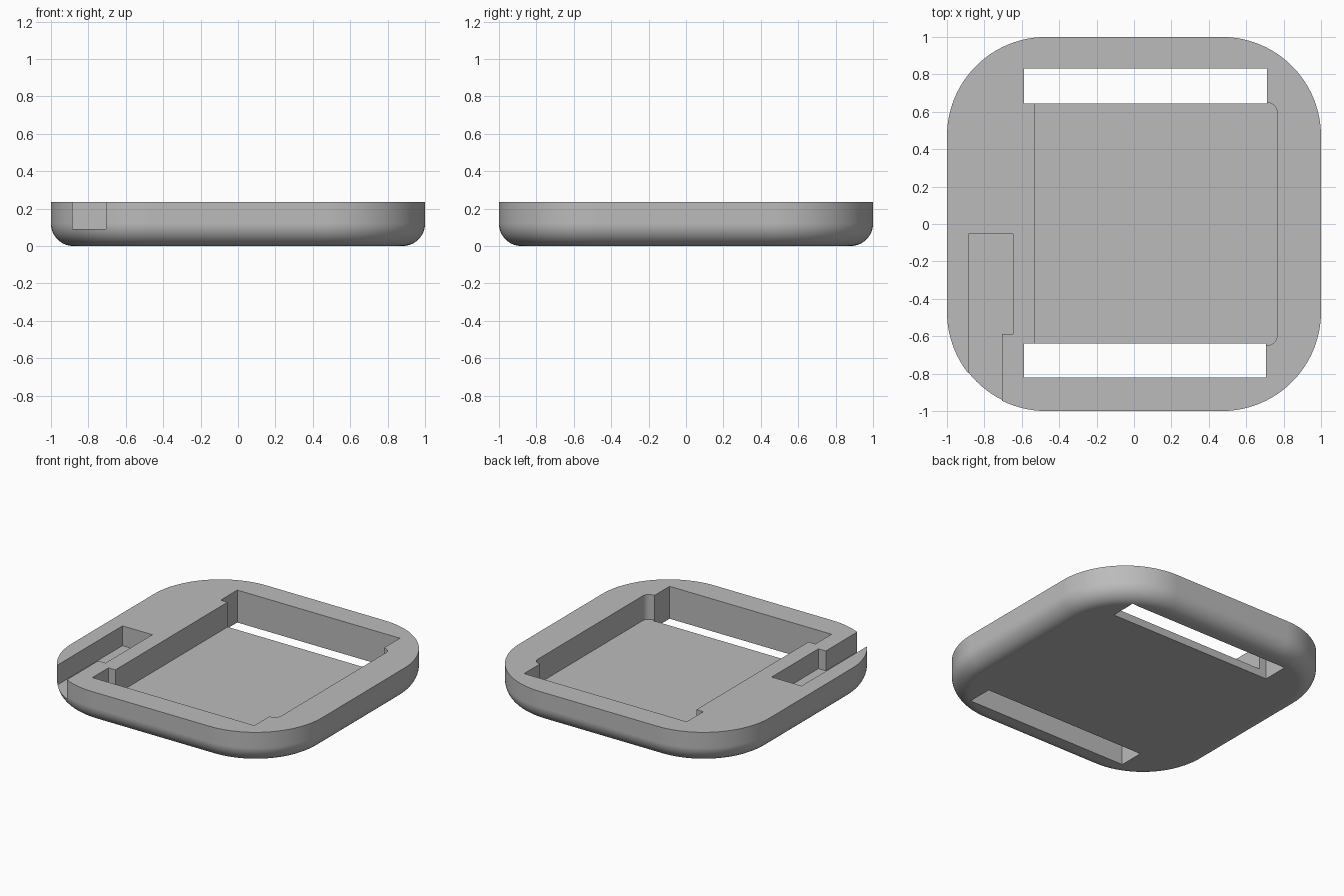
import bpy
import bmesh
from math import sin, cos, pi, radians

old = bpy.data.objects.get("Cube")
if old:
    bpy.data.objects.remove(old, do_unlink=True)

HEIGHT = 0.234
CORNER = 0.53      # plan radius of the outer corners
FILLET = 0.12      # rounded bottom edge
FLOOR = 0.055      # floor level of the main recess
CHANNEL = 0.091    # floor level of the side channel
ABOVE, BELOW = 0.5, -0.2

grey = bpy.data.materials.new("light_grey")
grey.use_nodes = True
grey.diffuse_color = (0.5, 0.5, 0.5, 1)
grey.node_tree.nodes["Principled BSDF"].inputs["Base Color"].default_value = (0.5, 0.5, 0.5, 1)


def rounded_square(inset, steps=24):
    """Counter-clockwise outline of the case, moved inward by inset."""
    c, r = 1 - CORNER, CORNER - inset
    points = []
    for quarter in range(4):
        a0 = quarter * pi / 2
        sx = 1 if quarter in (0, 3) else -1
        sy = 1 if quarter in (0, 1) else -1
        for i in range(steps + 1):
            a = a0 + i / steps * pi / 2
            points.append((sx * c + r * cos(a), sy * c + r * sin(a)))
    return points


def loft(name, layers):
    """Closed solid through a stack of (outline, z) layers."""
    bm = bmesh.new()
    rings = [[bm.verts.new((x, y, z)) for x, y in outline] for outline, z in layers]
    for low, high in zip(rings, rings[1:]):
        n = len(low)
        for i in range(n):
            j = (i + 1) % n
            bm.faces.new((low[i], low[j], high[j], high[i]))
    bm.faces.new(rings[0][::-1])
    bm.faces.new(rings[-1])
    mesh = bpy.data.meshes.new(name)
    bm.to_mesh(mesh)
    bm.free()
    mesh.materials.append(grey)
    obj = bpy.data.objects.new(name, mesh)
    bpy.context.collection.objects.link(obj)
    return obj


def prism(name, outline, z0, z1=ABOVE):
    return loft(name, [(outline, z0), (outline, z1)])


def rectangle(x0, x1, y0, y1):
    return [(x0, y0), (x1, y0), (x1, y1), (x0, y1)]


# Case body: rounded square tray with a filleted bottom edge
layers = []
for i in range(17):
    a = i / 16 * pi / 2
    layers.append((rounded_square(FILLET * (1 - sin(a))), FILLET * (1 - cos(a))))
layers.append((rounded_square(0), HEIGHT))
case = loft("case_body", layers)

# Main recess, rounded at its two left corners
x0, x1, y1, r = -0.533, 0.765, 0.648, 0.05
arc = [i / 8 * pi / 2 for i in range(9)]
recess = [(x0, -y1)]
recess += [(x1 - r + r * sin(a), -y1 + r - r * cos(a)) for a in arc]
recess += [(x1 - r + r * cos(a), y1 - r + r * sin(a)) for a in arc]
recess += [(x0, y1)]

# Side channel that widens behind and opens through the front corner
channel = [(-0.886, -1.2), (-0.706, -1.2), (-0.706, -0.587),
           (-0.647, -0.587), (-0.647, -0.053), (-0.886, -0.053)]

cutters = [
    prism("recess_cutter", recess, FLOOR),
    prism("back_slot_cutter", rectangle(-0.588, 0.711, 0.643, 0.832), BELOW),
    prism("front_slot_cutter", rectangle(-0.588, 0.706, -0.821, -0.638), BELOW),
    prism("channel_cutter", channel, CHANNEL),
]

# Cut the openings, then discard the cutters
bpy.ops.object.select_all(action="DESELECT")
bpy.context.view_layer.objects.active = case
case.select_set(True)
for cutter in cutters:
    cutter.hide_render = True
    mod = case.modifiers.new("cut", "BOOLEAN")
    mod.operation = "DIFFERENCE"
    mod.solver = "EXACT"
    mod.object = cutter
    bpy.ops.object.modifier_apply(modifier=mod.name)
    bpy.data.objects.remove(cutter, do_unlink=True)

# Smooth outer curves, crisp cut edges
bpy.ops.object.shade_smooth_by_angle(angle=radians(30))
weighted = case.modifiers.new("even_shading", "WEIGHTED_NORMAL")
weighted.keep_sharp = True
